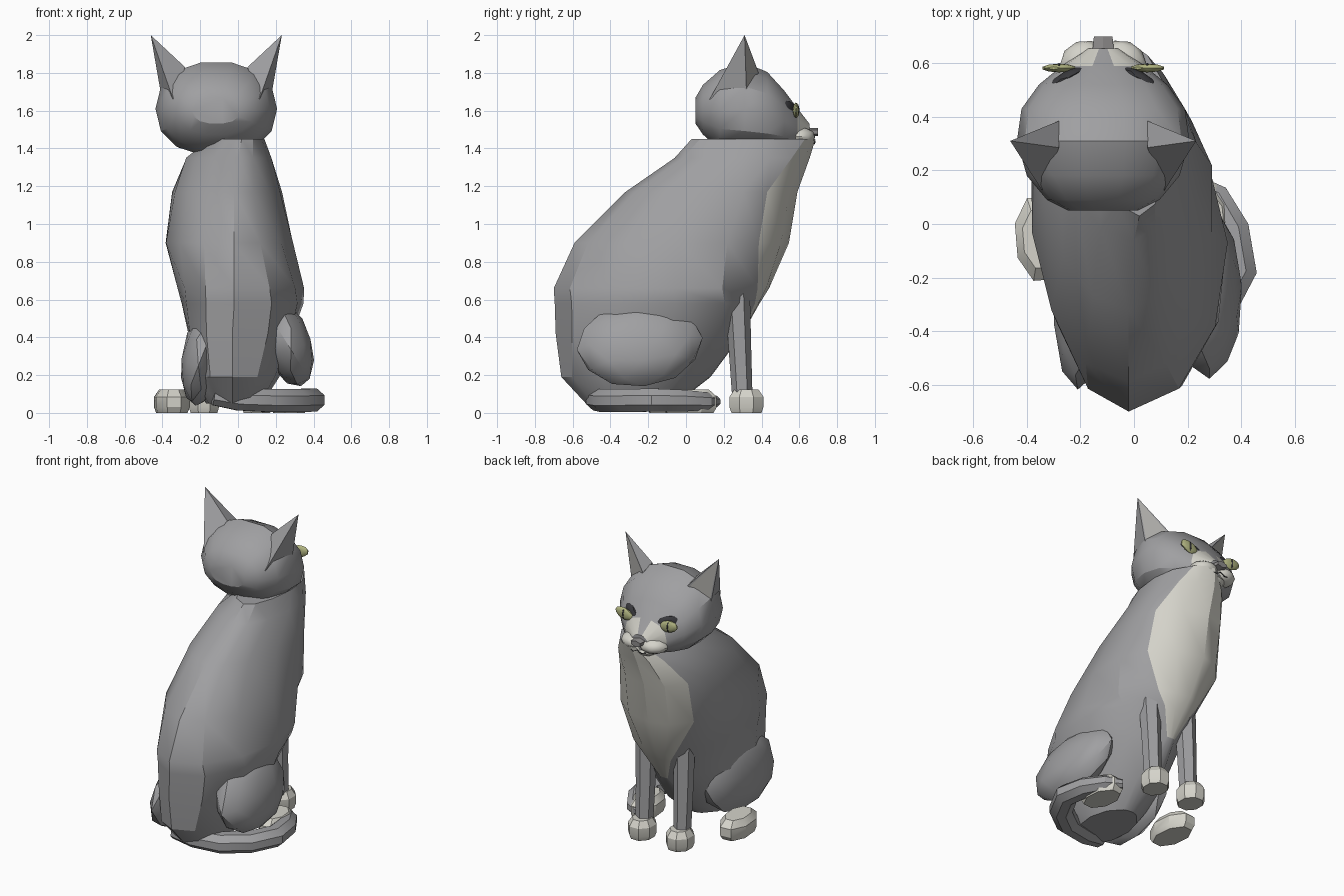
import bpy, bmesh, math
from mathutils import Vector, Matrix

cube = bpy.data.objects.get("Cube")
if cube:
    bpy.data.objects.remove(cube, do_unlink=True)


def material(name, r, g, b):
    m = bpy.data.materials.new(name)
    m.use_nodes = True
    m.diffuse_color = (r, g, b, 1)
    bsdf = next(n for n in m.node_tree.nodes if n.type == 'BSDF_PRINCIPLED')
    bsdf.inputs["Base Color"].default_value = (r, g, b, 1)
    bsdf.inputs["Roughness"].default_value = 0.8
    return m


GREY = material("grey fur", 0.35, 0.35, 0.36)
WHITE = material("white fur", 0.66, 0.65, 0.59)
INNER = material("inner ear", 0.46, 0.45, 0.43)
NOSE = material("nose grey", 0.27, 0.26, 0.26)
DARK = material("dark line", 0.04, 0.04, 0.045)
EYE = material("eye green", 0.46, 0.48, 0.23)
HX = -0.115  # head centre line


def finish(name, bm, mats, angle=30):
    bmesh.ops.recalc_face_normals(bm, faces=bm.faces)
    mesh = bpy.data.meshes.new(name)
    bm.to_mesh(mesh)
    bm.free()
    for m in mats:
        mesh.materials.append(m)
    ob = bpy.data.objects.new(name, mesh)
    bpy.context.collection.objects.link(ob)
    bpy.ops.object.select_all(action='DESELECT')
    bpy.context.view_layer.objects.active = ob
    ob.select_set(True)
    bpy.ops.object.shade_smooth_by_angle(angle=math.radians(angle))


def loft(rings, paint=None):
    """Skin closed rings of equal length; paint(row, column) gives the slot."""
    bm = bmesh.new()
    rows = [[bm.verts.new(p) for p in ring] for ring in rings]
    n = len(rows[0])
    for i in range(len(rows) - 1):
        for k in range(n):
            q = (k + 1) % n
            f = bm.faces.new((rows[i][k], rows[i][q], rows[i + 1][q], rows[i + 1][k]))
            f.material_index = paint(i, k) if paint else 0
    bm.faces.new(rows[0])
    bm.faces.new(rows[-1])
    return bm


def ball(name, centre, radii, mat, turn=(0, 0, 0)):
    bm = bmesh.new()
    bmesh.ops.create_icosphere(bm, subdivisions=2, radius=1)
    rot = Matrix.Rotation(turn[2], 4, 'Z') @ Matrix.Rotation(turn[1], 4, 'Y') @ Matrix.Rotation(turn[0], 4, 'X')
    bm.transform(Matrix.Translation(centre) @ rot @ Matrix.Diagonal((*radii, 1)))
    finish(name, bm, [mat])


def tube(name, path, radii, sides, mat, flat=1.0):
    """Sweep a polygon along a path."""
    pts = [Vector(p) for p in path]
    rings = []
    for i, p in enumerate(pts):
        d = (pts[min(i + 1, len(pts) - 1)] - pts[max(i - 1, 0)]).normalized()
        ref = Vector((0, 0, 1)) if abs(d.z) < 0.8 else Vector((0, 1, 0))
        u = d.cross(ref).normalized()
        v = u.cross(d)
        angles = [math.tau * (k + 0.5) / sides for k in range(sides)]
        rings.append([p + radii[i] * (u * math.cos(a) + v * math.sin(a) * flat) for a in angles])
    finish(name, loft(rings), [mat])


# Body: z, back y, front y, left x, right x, widest y, tip x back, tip x front, bib angle
BODY = [
    (0.05, -0.53, -0.05, -0.17, 0.13, -0.28, -0.03, -0.02, 70),
    (0.19, -0.66, 0.13, -0.25, 0.22, -0.28, -0.03, -0.03, 70),
    (0.42, -0.69, 0.30, -0.27, 0.30, -0.20, -0.03, -0.05, 84),
    (0.58, -0.695, 0.39, -0.30, 0.35, -0.12, -0.02, -0.07, 72),
    (0.66, -0.70, 0.44, -0.32, 0.35, -0.08, -0.02, -0.08, 62),
    (0.90, -0.59, 0.545, -0.39, 0.30, 0.13, -0.02, -0.10, 38),
    (1.17, -0.32, 0.59, -0.35, 0.235, 0.27, -0.02, -0.10, 30),
    (1.35, -0.06, 0.655, -0.28, 0.18, 0.37, 0.0, -0.09, 42),
    (1.45, 0.03, 0.685, -0.15, 0.14, 0.38, 0.02, -0.07, 55),
]


def body_ring(z, yb, yf, xl, xr, yw, xb, xf, bib):
    half = [90, (90 + bib) / 2] + [bib - (bib + 90) * t / 5 for t in range(5)]
    angles = half + [-90] + [180 - a for a in reversed(half[1:])]
    ring = []
    for a in map(math.radians, angles):
        s, c = math.sin(a), math.cos(a)
        tip, reach = (xf, yf - yw) if s > 0 else (xb, yw - yb)
        side = xr if c > 0 else xl
        ring.append((tip + (side - tip) * abs(c), yw + s * reach, z))
    return ring


body_rings = [body_ring(*row) for row in BODY]
COLS = len(body_rings[0])
finish("body", loft(body_rings, lambda i, k: int(i >= 2 and (k < 2 or k >= COLS - 2))), [GREY, WHITE])

# Head: y, half width, low z, high z
HEAD = [(0.05, 0.13, 1.53, 1.67), (0.09, 0.21, 1.47, 1.74), (0.18, 0.285, 1.39, 1.82),
        (0.31, 0.322, 1.36, 1.86), (0.43, 0.305, 1.36, 1.81), (0.52, 0.24, 1.375, 1.71),
        (0.59, 0.155, 1.39, 1.615), (0.655, 0.06, 1.43, 1.53)]


def rounded(t):
    return math.copysign(abs(t) ** 0.9, t)


head_rings = []
for y, w, lo, hi in HEAD:
    head_rings.append([(HX + w * rounded(math.cos(math.tau * k / 14)), y,
                        (lo + hi) / 2 + (hi - lo) / 2 * rounded(math.sin(math.tau * k / 14))) for k in range(14)])
# the front row is white beside a grey nose bridge
finish("head", loft(head_rings, lambda i, k: int(i == len(HEAD) - 2 and k != 3)), [GREY, WHITE])

# Face and ears, mirrored about the head's centre line
for s, side in ((1, "left"), (-1, "right")):
    ball(f"{side}_muzzle", (HX + s * 0.07, 0.6, 1.462), (0.092, 0.085, 0.052), WHITE, (0, 0, -s * 0.35))
    eye_at = Vector((HX + s * 0.165, 0.582, 1.602))
    ball(f"{side}_eye_socket", eye_at + Vector((-s * 0.03, -0.038, 0.004)), (0.078, 0.026, 0.045), DARK,
         (0, -s * 0.25, -s * 0.5))
    ball(f"{side}_eye", eye_at, (0.067, 0.016, 0.039), EYE, (0, -s * 0.25, 0))
    ball(f"{side}_pupil", eye_at + Vector((0, 0.007, 0)), (0.008, 0.012, 0.034), DARK)
    tube(f"{side}_mouth_line", [(HX, 0.683, 1.44), (HX + s * 0.03, 0.682, 1.423), (HX + s * 0.06, 0.672, 1.432)],
         [0.0025] * 3, 4, DARK)

    bm = bmesh.new()
    tip = bm.verts.new((HX + s * 0.347, 0.31, 2.0))
    base = [bm.verts.new((HX + s * x, y, z)) for x, y, z in
            ((0.165, 0.385, 1.80), (0.165, 0.285, 1.83), (0.228, 0.125, 1.66), (0.295, 0.32, 1.70))]
    sides = [bm.faces.new((tip, base[k], base[(k + 1) % 4])) for k in range(4)]
    bm.faces.new(base)
    bm.normal_update()
    inner = sides[3]
    bmesh.ops.inset_individual(bm, faces=[inner], thickness=0.018, depth=0)
    inner.material_index = 1
    finish(f"{side}_ear", bm, [GREY, INNER], 20)

# Nose and chin
bm = bmesh.new()
bmesh.ops.create_cone(bm, cap_ends=True, segments=6, radius1=0.046, radius2=0.04, depth=0.05)
bm.transform(Matrix.Translation((HX, 0.675, 1.487)) @ Matrix.Rotation(-math.pi / 2, 4, 'X')
             @ Matrix.Diagonal((1, 0.5, 1, 1)))
finish("nose", bm, [NOSE])
ball("chin", (HX, 0.6, 1.415), (0.085, 0.065, 0.035), WHITE)


# Paws: stacked octagons, flat underneath
def paw(name, x, y, rx, ry, turn=0.0):
    rings = []
    for z, k in ((0, 0.88), (0.03, 1), (0.085, 1), (0.125, 0.7)):
        ring = []
        for j in range(8):
            a = math.tau * (j + 0.5) / 8
            px, py = rx * k * math.cos(a) * 1.08, ry * k * math.sin(a) * 1.08
            ring.append((x + px * math.cos(turn) - py * math.sin(turn),
                         y + px * math.sin(turn) + py * math.cos(turn), z))
        rings.append(ring)
    finish(name, loft(rings), [WHITE])


for side, x in (("left", 0.1), ("right", -0.18)):
    paw(f"{side}_front_paw", x, 0.32, 0.08, 0.09)
    tube(f"{side}_front_leg", [(x + 0.005, 0.27, 0.66), (x, 0.285, 0.35), (x, 0.298, 0.09)],
         [0.068, 0.06, 0.054], 6, GREY)
paw("left_hind_paw", 0.27, 0.02, 0.09, 0.14, 0.1)
paw("right_hind_paw", -0.35, -0.055, 0.09, 0.155, 0.08)

# Thighs
ball("left_thigh", (0.265, -0.245, 0.365), (0.125, 0.335, 0.235), GREY, (0.1, -0.3, 0.02))
ball("right_thigh", (-0.195, -0.27, 0.285), (0.105, 0.35, 0.25), GREY, (0.1, 0.12, -0.03))

# Tail curled round the left side
tube("tail", [(-0.13, -0.48, 0.09), (0.0, -0.465, 0.07), (0.17, -0.425, 0.065), (0.31, -0.32, 0.065),
              (0.39, -0.17, 0.068), (0.365, -0.02, 0.065), (0.3, 0.1, 0.06), (0.22, 0.155, 0.06)],
     [0.06, 0.07, 0.075, 0.075, 0.075, 0.07, 0.06, 0.035], 8, GREY, 0.88)
